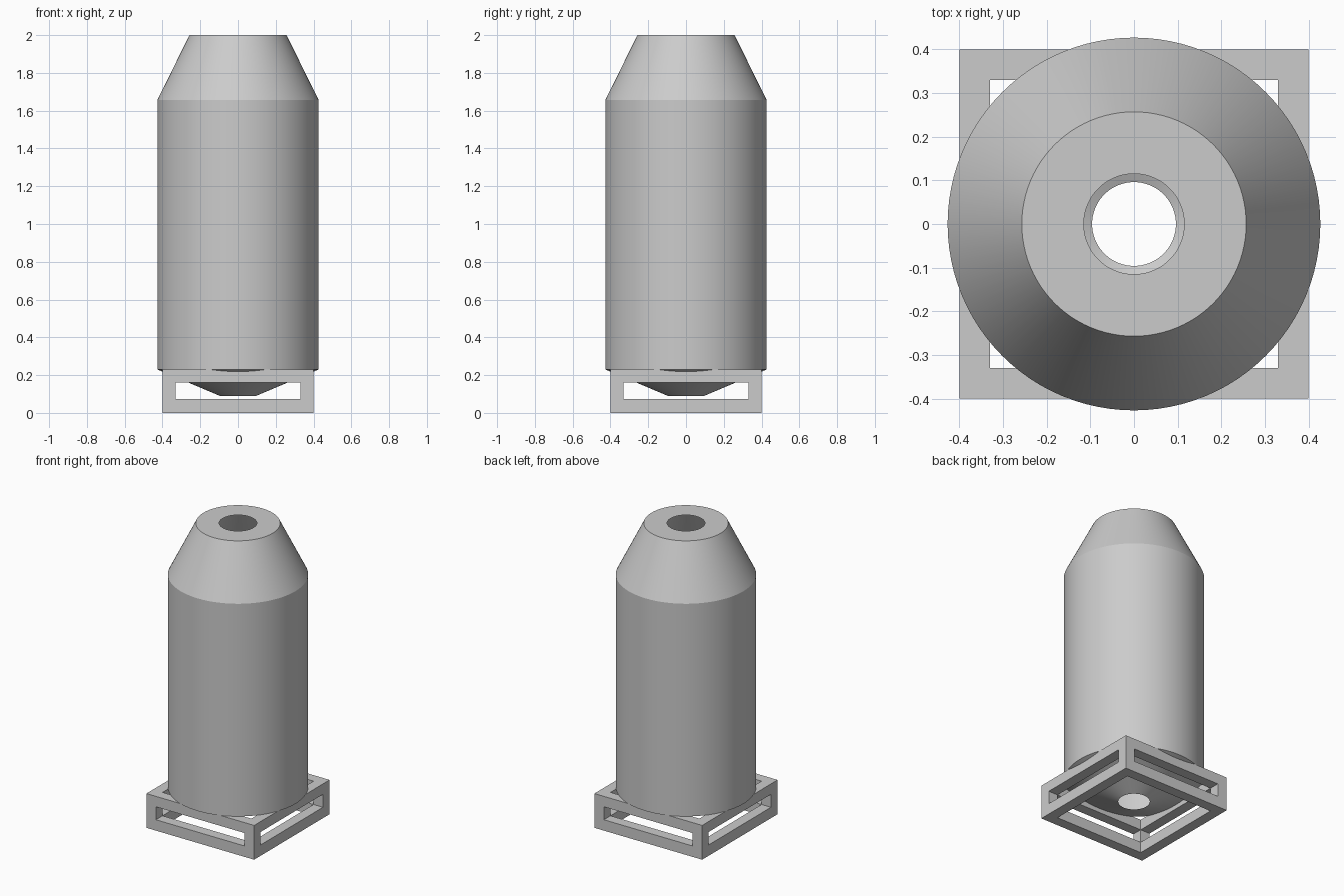
import bpy, bmesh, math
from itertools import product
from mathutils import Vector

cube = bpy.data.objects.get("Cube")
if cube:
    bpy.data.objects.remove(cube, do_unlink=True)

grey = bpy.data.materials.new("plain_grey")
grey.use_nodes = True
colour = (0.6, 0.6, 0.6, 1)
grey.diffuse_color = colour
grey.node_tree.nodes["Principled BSDF"].inputs["Base Color"].default_value = colour


def finish(name, bm):
    bmesh.ops.remove_doubles(bm, verts=bm.verts, dist=1e-5)
    bmesh.ops.recalc_face_normals(bm, faces=bm.faces)
    mesh = bpy.data.meshes.new(name)
    bm.to_mesh(mesh)
    bm.free()
    mesh.materials.append(grey)
    obj = bpy.data.objects.new(name, mesh)
    bpy.context.collection.objects.link(obj)
    return obj


# Hollow body: thin shell revolved around z, open at both ends
profile = [(0.096, 0.09), (0.427, 0.23), (0.427, 1.657), (0.257, 2.0), (0.115, 2.0)]
bm = bmesh.new()
points = [bm.verts.new((r, 0, z)) for r, z in profile]
edges = [bm.edges.new(pair) for pair in zip(points, points[1:])]
bmesh.ops.spin(bm, geom=points + edges, cent=(0, 0, 0), axis=(0, 0, 1),
               angle=math.tau, steps=96)
body = finish("body_shell", bm)
bpy.ops.object.select_all(action="DESELECT")
body.select_set(True)
bpy.context.view_layer.objects.active = body
bpy.ops.object.shade_smooth_by_angle(angle=math.radians(20))

# Square base frame: a lattice of cells, keeping only the corners and bars
half, bar, height = 0.4, 0.07, 0.23
side = [-half, -half + bar, half - bar, half]
cuts = [side, side, [0, bar + 0.003, height - bar, height]]


def solid(cell):
    return all(0 <= i <= 2 for i in cell) and sum(i != 1 for i in cell) >= 2


bm = bmesh.new()
for cell in filter(solid, product(range(3), repeat=3)):
    for axis, step in product(range(3), (0, 1)):
        beside = list(cell)
        beside[axis] += 2 * step - 1
        if solid(beside):
            continue
        corners = []
        for u, v in ((0, 0), (1, 0), (1, 1), (0, 1)):
            index = list(cell)
            index[axis] += step
            index[(axis + 1) % 3] += u
            index[(axis + 2) % 3] += v
            corners.append(bm.verts.new(Vector([cuts[k][index[k]] for k in range(3)])))
        bm.faces.new(corners)
bmesh.ops.remove_doubles(bm, verts=bm.verts, dist=1e-5)
bmesh.ops.dissolve_limit(bm, angle_limit=0.01, verts=bm.verts, edges=bm.edges)
bmesh.ops.triangulate(bm, faces=bm.faces)
finish("base_frame", bm)
